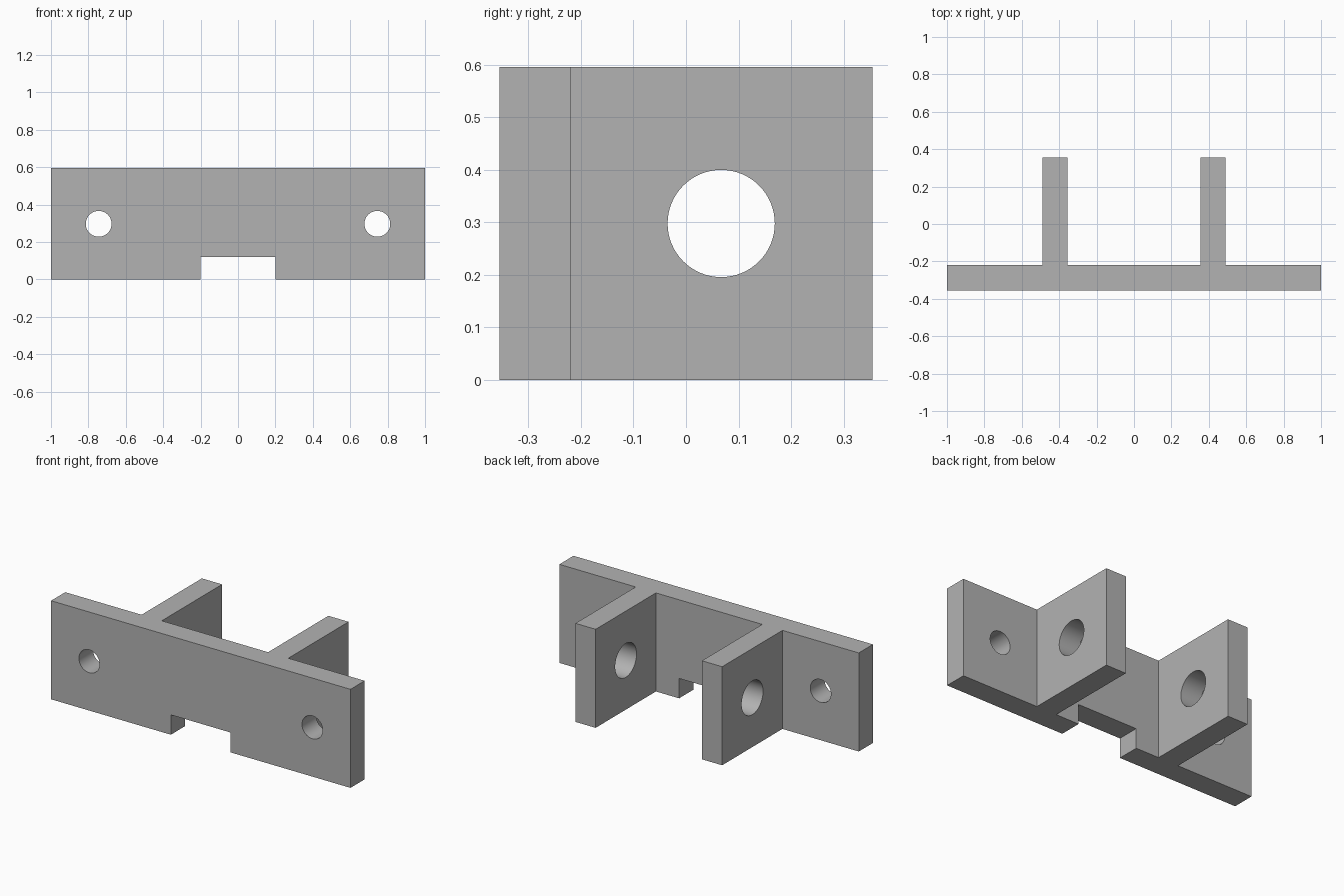
import bpy, bmesh, math
from mathutils import Matrix, Vector

if "Cube" in bpy.data.objects:
    bpy.data.objects.remove(bpy.data.objects["Cube"])

HEIGHT = 0.595
MID = HEIGHT / 2
FRONT, PLATE_BACK, BACK = -0.355, -0.22, 0.355
EAR_IN, EAR_OUT = 0.355, 0.49

grey = bpy.data.materials.new("plain grey")
grey.use_nodes = True
colour = (0.45, 0.45, 0.45, 1)
grey.diffuse_color = colour
grey.node_tree.nodes["Principled BSDF"].inputs["Base Color"].default_value = colour


def make_object(name, bm):
    bmesh.ops.recalc_face_normals(bm, faces=bm.faces)
    mesh = bpy.data.meshes.new(name)
    bm.to_mesh(mesh)
    bm.free()
    mesh.materials.append(grey)
    obj = bpy.data.objects.new(name, mesh)
    bpy.context.collection.objects.link(obj)
    return obj


def cylinder(name, centre, radius, depth, axis):
    bm = bmesh.new()
    turn = Vector((0, 0, 1)).rotation_difference(Vector(axis)).to_matrix().to_4x4()
    bmesh.ops.create_cone(bm, cap_ends=True, segments=64, radius1=radius,
                          radius2=radius, depth=depth,
                          matrix=Matrix.Translation(centre) @ turn)
    return make_object(name, bm)


def box(name, centre, size):
    bm = bmesh.new()
    bmesh.ops.create_cube(bm, size=1, matrix=Matrix.Translation(centre)
                          @ Matrix.Diagonal((*size, 1)))
    return make_object(name, bm)


# Bracket body: mirrored plan outline of plate and two ears, extruded upward
half = [(1, FRONT), (1, PLATE_BACK), (EAR_OUT, PLATE_BACK), (EAR_OUT, BACK),
        (EAR_IN, BACK), (EAR_IN, PLATE_BACK)]
outline = half + [(-x, y) for x, y in reversed(half)]
bm = bmesh.new()
base = bm.faces.new([bm.verts.new((x, y, 0)) for x, y in outline])
top = bmesh.ops.extrude_face_region(bm, geom=[base])["geom"]
bmesh.ops.translate(bm, vec=(0, 0, HEIGHT),
                    verts=[v for v in top if isinstance(v, bmesh.types.BMVert)])
bracket = make_object("bracket", bm)

# Cutters: bottom notch, two mounting holes, one bore through both ears
plate_y = (FRONT + PLATE_BACK) / 2
cutters = [box("notch_cutter", (0, plate_y, 0), (0.4, 0.3, 0.24)),
           cylinder("ear_bore_cutter", (0, 0.067, MID), 0.102, 1.4, (1, 0, 0))]
for side, label in ((1, "left"), (-1, "right")):
    cutters.append(cylinder(label + "_mounting_hole_cutter",
                            (side * 0.745, plate_y, MID), 0.069, 0.3, (0, 1, 0)))

bpy.ops.object.select_all(action="DESELECT")
bpy.context.view_layer.objects.active = bracket
bracket.select_set(True)
for cutter in cutters:
    cutter.hide_render = True
    mod = bracket.modifiers.new(cutter.name, "BOOLEAN")
    mod.operation = "DIFFERENCE"
    mod.solver = "EXACT"
    mod.object = cutter
    bpy.ops.object.modifier_apply(modifier=mod.name)
    bpy.data.objects.remove(cutter)

# Smooth hole walls, sharp edges elsewhere
bpy.ops.object.shade_smooth_by_angle(angle=math.radians(30))
